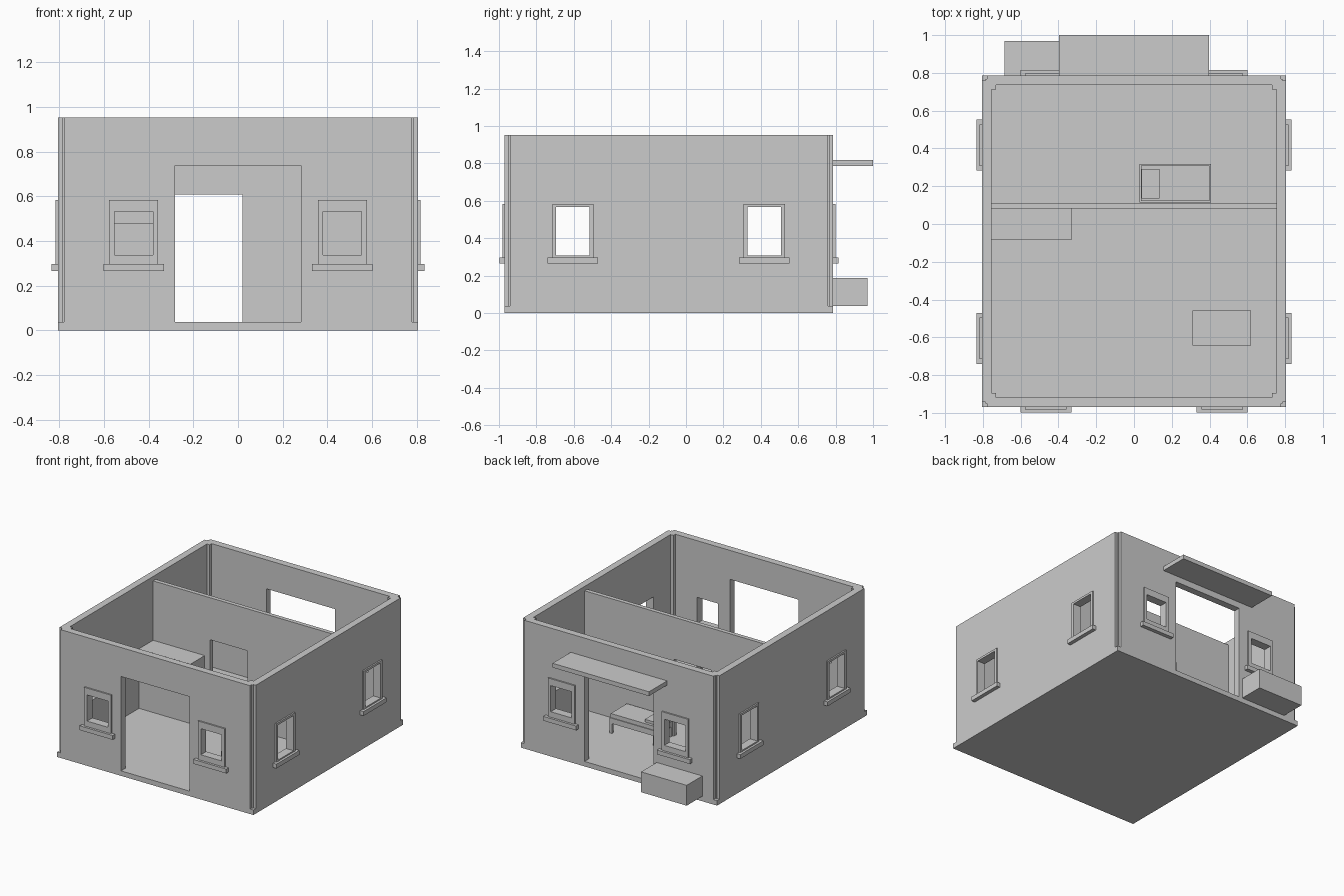
import bpy, bmesh

if "Cube" in bpy.data.objects:
    bpy.data.objects.remove(bpy.data.objects["Cube"])

mat = bpy.data.materials.new("plain_grey")
mat.diffuse_color = (0.6, 0.6, 0.6, 1)
mat.use_nodes = True
mat.node_tree.nodes["Principled BSDF"].inputs["Base Color"].default_value = mat.diffuse_color


def panel(name, axis, u, z, d, holes=()):
    """Flat panel spanning u and z, thickness d along the axis, with rectangular holes."""
    us = sorted({*u, *(h[i] for h in holes for i in (0, 1))})
    zs = sorted({*z, *(h[i] for h in holes for i in (2, 3))})
    point = (lambda a, b: (a, d[0], b)) if axis == 'y' else (lambda a, b: (d[0], a, b))
    bm = bmesh.new()
    grid = [[bm.verts.new(point(a, b)) for b in zs] for a in us]
    for i in range(len(us) - 1):
        for j in range(len(zs) - 1):
            cu, cz = (us[i] + us[i + 1]) / 2, (zs[j] + zs[j + 1]) / 2
            if any(h[0] < cu < h[1] and h[2] < cz < h[3] for h in holes):
                continue
            bm.faces.new((grid[i][j], grid[i + 1][j], grid[i + 1][j + 1], grid[i][j + 1]))
    bmesh.ops.delete(bm, geom=[v for v in bm.verts if not v.link_faces], context='VERTS')
    out = bmesh.ops.extrude_face_region(bm, geom=bm.faces[:])
    t = d[1] - d[0]
    bmesh.ops.translate(bm, verts=[e for e in out['geom'] if isinstance(e, bmesh.types.BMVert)],
                        vec=(0, t, 0) if axis == 'y' else (t, 0, 0))
    bmesh.ops.recalc_face_normals(bm, faces=bm.faces[:])
    me = bpy.data.meshes.new(name)
    bm.to_mesh(me)
    bm.free()
    me.materials.append(mat)
    ob = bpy.data.objects.new(name, me)
    bpy.context.collection.objects.link(ob)


def box(name, x, y, z):
    panel(name, 'y', x, z, y)


def legs(name, x, y, z, w=0.02):
    for lx in (x[0], x[1] - w):
        for ly in (y[0], y[1] - w):
            box(name, (lx, lx + w), (ly, ly + w), z)


X, Y0, Y1, T = 0.806, -0.97, 0.787, 0.052   # outer walls and thickness
FLOOR, TOP, NOTCH = 0.037, 0.953, 0.028

# floor slab
box("floor_slab", (-X, X), (Y0, Y1), (0, FLOOR))


def window(name, axis, c, face, out, hole):
    """Raised frame and sill on the outer wall face."""
    panel(name + "_frame", axis, (c - 0.11, c + 0.11), (0.297, 0.583),
          (face, face + out * 0.011), [hole])
    panel(name + "_sill", axis, (c - 0.135, c + 0.135), (0.265, 0.297),
          (face, face + out * 0.028))


# outer walls with doorways and windows
for name, axis, face, out, span, centres, half, zr, door in (
        ("front", 'y', Y0, -1, (-X, X), (-0.467, 0.467), 0.086, (0.338, 0.532), True),
        ("back", 'y', Y1, 1, (-X, X), (-0.467, 0.467), 0.086, (0.338, 0.532), True),
        ("left", 'x', -X, -1, (Y0, Y1), (-0.605, 0.418), 0.09, (0.307, 0.567), False),
        ("right", 'x', X, 1, (Y0, Y1), (-0.605, 0.418), 0.09, (0.307, 0.567), False)):
    holes = [(c - half, c + half, *zr) for c in centres]
    for c, h in zip(centres, holes):
        window(name + "_window", axis, c, face, out, h)
    if door:
        holes.append((-0.282, 0.282, FLOOR, 0.738))
    panel(name + "_wall", axis, (span[0] + NOTCH, span[1] - NOTCH), (FLOOR, TOP),
          (face, face - out * T), holes)

# corner posts set slightly inward
for sx in (-1, 1):
    for y in (Y0 + 0.02, Y1 - 0.075):
        box("corner_post", sorted((sx * 0.731, sx * 0.787)), (y, y + 0.055), (FLOOR, TOP))

# inner partition with a doorway
panel("partition_wall", 'y', (-X + T, X - T), (FLOOR, 0.92), (0.081, 0.112),
      [(-0.285, 0.02, FLOOR, 0.608)])

# counter, porch canopy and outside bench
box("counter", (-X + T, -0.33), (-0.085, 0.081), (FLOOR, 0.479))
box("door_canopy", (-0.396, 0.396), (Y1, 1.0), (0.785, 0.817))
box("outside_bench", (-0.685, -0.31), (Y1, 0.97), (FLOOR, 0.188))

# bed
bx, by = (0.03, 0.407), (0.115, 0.317)
legs("bed_leg", bx, by, (FLOOR, 0.11))
box("bed_frame", bx, by, (0.11, 0.15))
box("mattress", (0.036, 0.401), (0.121, 0.311), (0.15, 0.18))
box("pillow", (0.04, 0.135), (0.135, 0.29), (0.18, 0.2))

# low table
tx, ty = (0.31, 0.62), (-0.643, -0.458)
legs("table_leg", tx, ty, (FLOOR, 0.19))
box("table_top", tx, ty, (0.19, 0.215))
